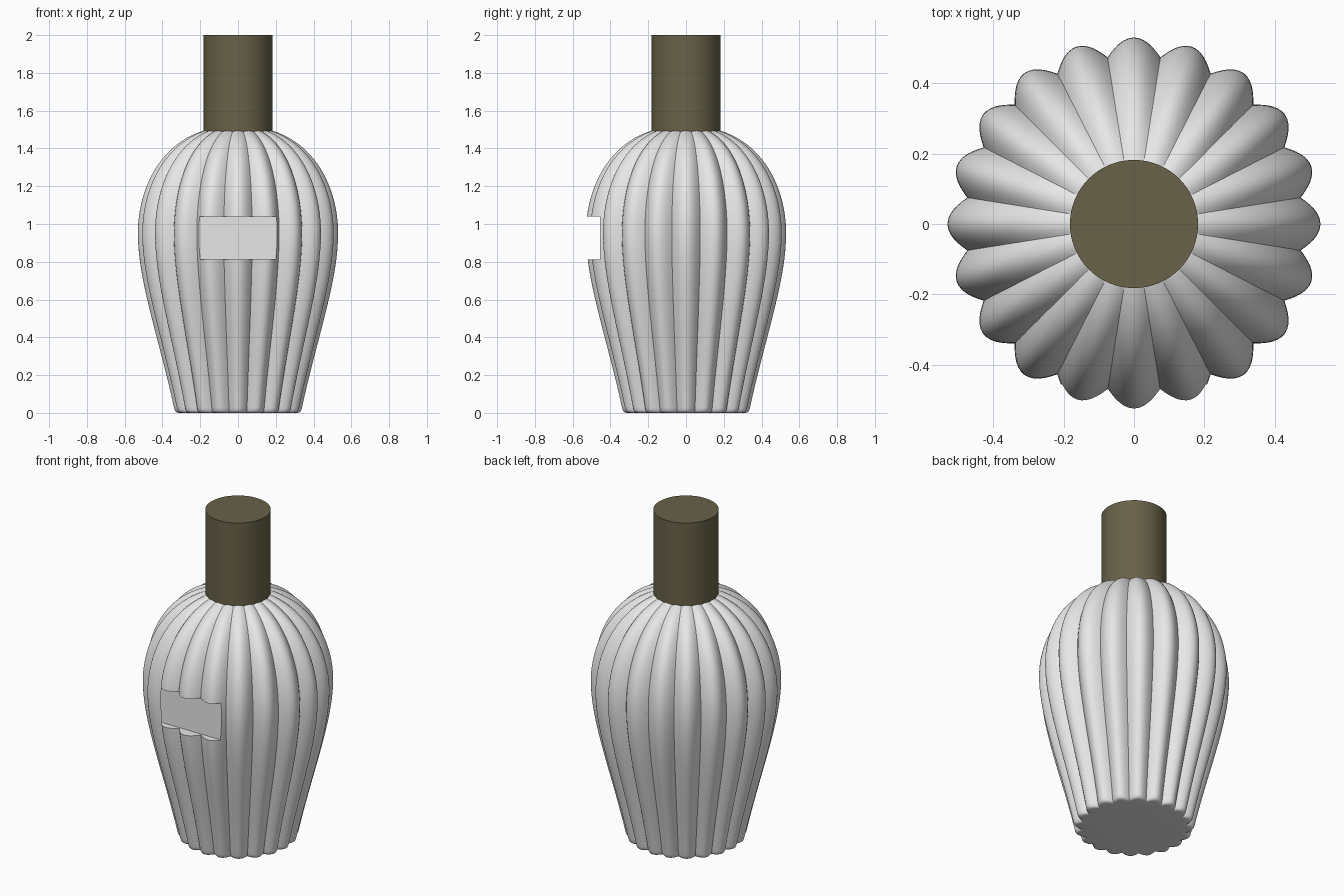
import bpy, bmesh, math
from mathutils import Vector
from mathutils.geometry import interpolate_bezier

LOBES, STEPS = 20, 12

cube = bpy.data.objects.get("Cube")
if cube:
    bpy.data.objects.remove(cube, do_unlink=True)


def material(name, color):
    mat = bpy.data.materials.new(name)
    mat.use_nodes = True
    mat.diffuse_color = color
    bsdf = next(n for n in mat.node_tree.nodes if n.type == 'BSDF_PRINCIPLED')
    bsdf.inputs["Base Color"].default_value = color
    return mat


def make_object(name, bm, mat):
    bmesh.ops.recalc_face_normals(bm, faces=bm.faces)
    mesh = bpy.data.meshes.new(name)
    bm.to_mesh(mesh)
    bm.free()
    mesh.materials.append(mat)
    obj = bpy.data.objects.new(name, mesh)
    bpy.context.collection.objects.link(obj)
    return obj


def activate(obj):
    bpy.ops.object.select_all(action='DESELECT')
    obj.select_set(True)
    bpy.context.view_layer.objects.active = obj


def smooth(obj):
    activate(obj)
    bpy.ops.object.shade_smooth_by_angle(angle=math.radians(35))


def bezier(points, count):
    return interpolate_bezier(*[Vector((r, z, 0)) for r, z in points], count)


def loft(bm, rings):
    """Skin closed rings of points and cap both ends."""
    loops = [[bm.verts.new(p) for p in ring] for ring in rings]
    for a, b in zip(loops, loops[1:]):
        for i in range(len(a)):
            j = (i + 1) % len(a)
            bm.faces.new((a[i], a[j], b[j], b[i]))
    bm.faces.new(loops[0][::-1])
    bm.faces.new(loops[-1])


white = material("white ceramic", (0.8, 0.8, 0.8, 1))
olive = material("dark olive", (0.14, 0.122, 0.066, 1))

# Fluted body: a bulging profile swept round with scalloped lobes
profile = bezier([(0.305, 0), (0.325, 0), (0.335, 0.005), (0.339, 0.03)], 6)
profile += bezier([(0.339, 0.03), (0.42, 0.4), (0.53, 0.7), (0.53, 0.95)], 24)[1:]
profile += bezier([(0.53, 0.95), (0.53, 1.2), (0.4, 1.44), (0.16, 1.5)], 28)[1:]


def fluted_ring(radius, z):
    count = LOBES * STEPS
    ring = []
    for i in range(count):
        a = math.tau * i / count
        r = radius * (0.905 + 0.095 * abs(math.cos(a * LOBES / 2)))
        ring.append((r * math.cos(a), r * math.sin(a), z))
    return ring


bm = bmesh.new()
loft(bm, [fluted_ring(p.x, p.y) for p in profile])
body = make_object("fluted_body", bm, white)


# Rounded rectangular label recess in the front
def rounded_rectangle(y, cx, cz, w, h, r):
    ring = []
    for k, (sx, sz) in enumerate([(1, 1), (-1, 1), (-1, -1), (1, -1)]):
        for i in range(7):
            a = math.pi / 2 * (k + i / 6)
            ring.append((cx + sx * (w - r) + r * math.cos(a), y,
                         cz + sz * (h - r) + r * math.sin(a)))
    return ring


bm = bmesh.new()
loft(bm, [rounded_rectangle(y, -0.007, 0.925, 0.253, 0.114, 0.03)
          for y in (-0.7, -0.456)])
cutter = make_object("recess_cutter", bm, white)
cutter.hide_render = True

cut = body.modifiers.new("label_recess", 'BOOLEAN')
cut.operation = 'DIFFERENCE'
cut.solver = 'EXACT'
cut.object = cutter
activate(body)
bpy.ops.object.modifier_apply(modifier=cut.name)
bpy.data.objects.remove(cutter, do_unlink=True)
smooth(body)

# Cylindrical cap
bpy.ops.mesh.primitive_cylinder_add(vertices=96, radius=0.182, depth=0.51,
                                    location=(0, 0, 1.745))
cap = bpy.context.object
cap.name = "cap"
cap.data.materials.append(olive)
smooth(cap)
